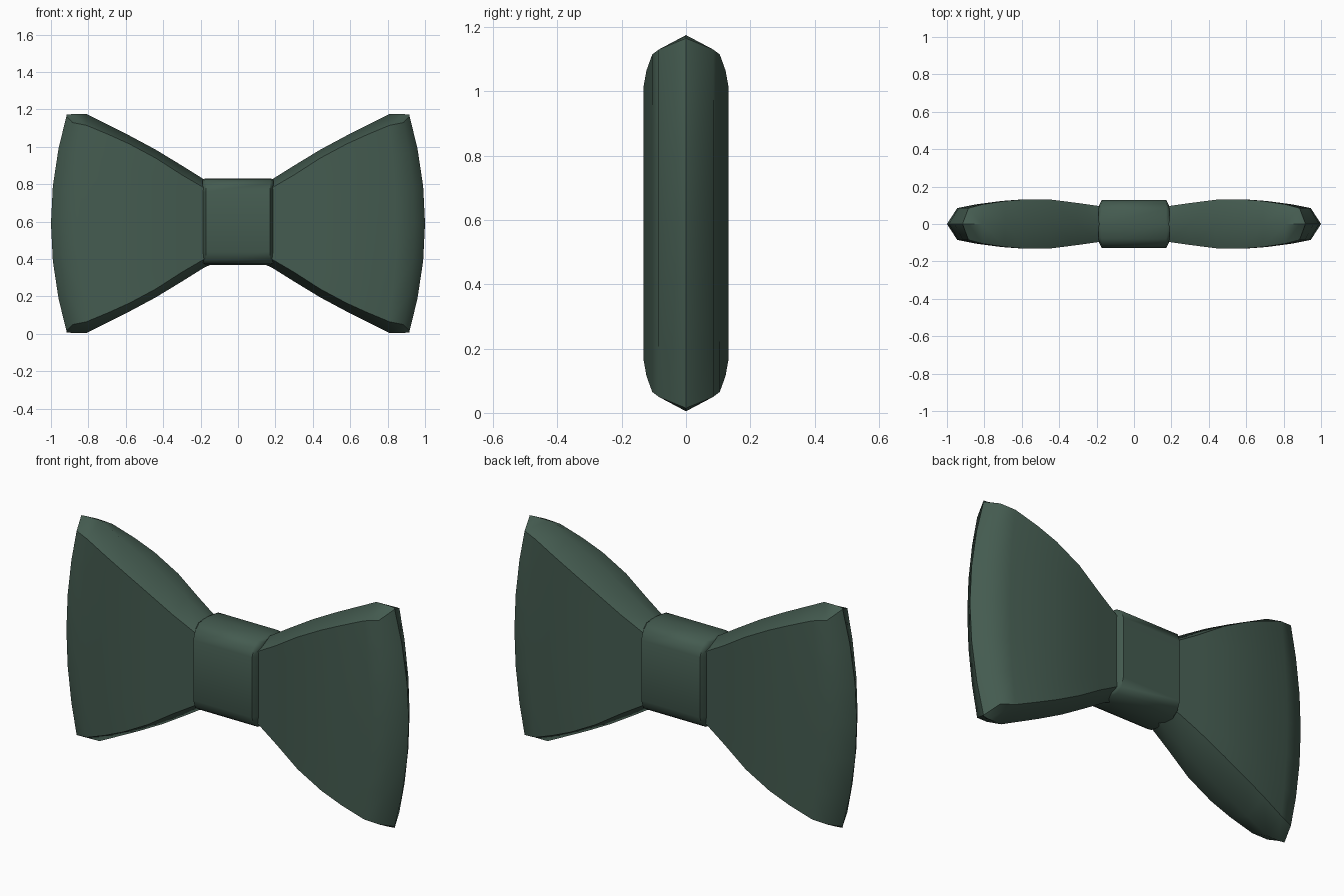
import bpy, bmesh, math

if "Cube" in bpy.data.objects:
    bpy.data.objects.remove(bpy.data.objects["Cube"])

green = bpy.data.materials.new("dark green cloth")
green.diffuse_color = (0.058, 0.105, 0.080, 1)
green.use_nodes = True
green.node_tree.nodes["Principled BSDF"].inputs["Base Color"].default_value = green.diffuse_color
MID_Z = 0.59


def loft(name, rings, angle):
    """Skin a list of closed rings, cap both ends, shade smooth."""
    bm = bmesh.new()
    rows = [[bm.verts.new(p) for p in ring] for ring in rings]
    n = len(rows[0])
    for a, b in zip(rows, rows[1:]):
        for i in range(n):
            j = (i + 1) % n
            bm.faces.new((a[i], a[j], b[j], b[i]))
    bm.faces.new(rows[0])
    bm.faces.new(rows[-1][::-1])
    bmesh.ops.remove_doubles(bm, verts=bm.verts, dist=0.0005)
    bmesh.ops.recalc_face_normals(bm, faces=bm.faces)
    mesh = bpy.data.meshes.new(name)
    bm.to_mesh(mesh)
    bm.free()
    mesh.materials.append(green)
    obj = bpy.data.objects.new(name, mesh)
    bpy.context.collection.objects.link(obj)
    bpy.ops.object.select_all(action='DESELECT')
    obj.select_set(True)
    bpy.context.view_layer.objects.active = obj
    bpy.ops.object.shade_smooth_by_angle(angle=math.radians(angle))
    return obj


# Wing sections: x at corners, bulge of x at mid height, ridge half height,
# shoulder half height, half thickness
SECTIONS = [
    (0.10, 0.00, 0.20, 0.16, 0.085),
    (0.18, 0.00, 0.235, 0.19, 0.095),
    (0.30, 0.00, 0.31, 0.26, 0.112),
    (0.44, 0.00, 0.395, 0.35, 0.130),
    (0.58, 0.01, 0.470, 0.425, 0.132),
    (0.69, 0.02, 0.525, 0.475, 0.123),
    (0.81, 0.035, 0.585, 0.525, 0.105),
    (0.885, 0.06, 0.585, 0.54, 0.085),
]
ROWS = [-1, -0.7, -0.35, 0, 0.35, 0.7, 1]


def wing_ring(side, x, bulge, ridge, shoulder, thick):
    front = [(side * (x + bulge * (1 - v * v)), -thick, MID_Z + shoulder * v) for v in ROWS]
    back = [(px, -py, pz) for px, py, pz in reversed(front)]
    return front + [(side * x, 0, MID_Z + ridge)] + back + [(side * x, 0, MID_Z - ridge)]


# Flared wings, closed by a curved outer ridge
for side, label in ((-1, "left_wing"), (1, "right_wing")):
    rings = [wing_ring(side, *s) for s in SECTIONS]
    rings.append(wing_ring(side, 0.917, 0.083, 0.582, 0.575, 0.0))
    # the outer ridge is a single edge line, so its cap collapses to nothing
    bm_rings = rings[:-1]
    bm = bmesh.new()
    rows = [[bm.verts.new(p) for p in r] for r in rings]
    n = len(rows[0])
    for a, b in zip(rows, rows[1:]):
        for i in range(n):
            j = (i + 1) % n
            bm.faces.new((a[i], a[j], b[j], b[i]))
    bm.faces.new(rows[0])
    bmesh.ops.remove_doubles(bm, verts=bm.verts, dist=0.0005)
    bmesh.ops.recalc_face_normals(bm, faces=bm.faces)
    mesh = bpy.data.meshes.new(label)
    bm.to_mesh(mesh)
    bm.free()
    mesh.materials.append(green)
    wing = bpy.data.objects.new(label, mesh)
    bpy.context.collection.objects.link(wing)
    bpy.ops.object.select_all(action='DESELECT')
    wing.select_set(True)
    bpy.context.view_layer.objects.active = wing
    bpy.ops.object.shade_smooth_by_angle(angle=math.radians(50))

# Centre knot: rounded band with slightly tapered rims
half = [(0.0, 0.232), (0.08, 0.226), (0.112, 0.205), (0.128, 0.16), (0.128, 0.0)]
quarter = half + [(y, -z) for y, z in reversed(half[:-1])]
profile = quarter + [(-y, z) for y, z in reversed(quarter[1:-1])]
knot_rings = [[(x, y * sy, 0.60 + z * sz) for y, z in profile]
              for x, sy, sz in ((-0.19, 0.72, 0.97), (-0.172, 1, 1),
                                (0.172, 1, 1), (0.19, 0.72, 0.97))]
loft("centre_knot", knot_rings, 50)
